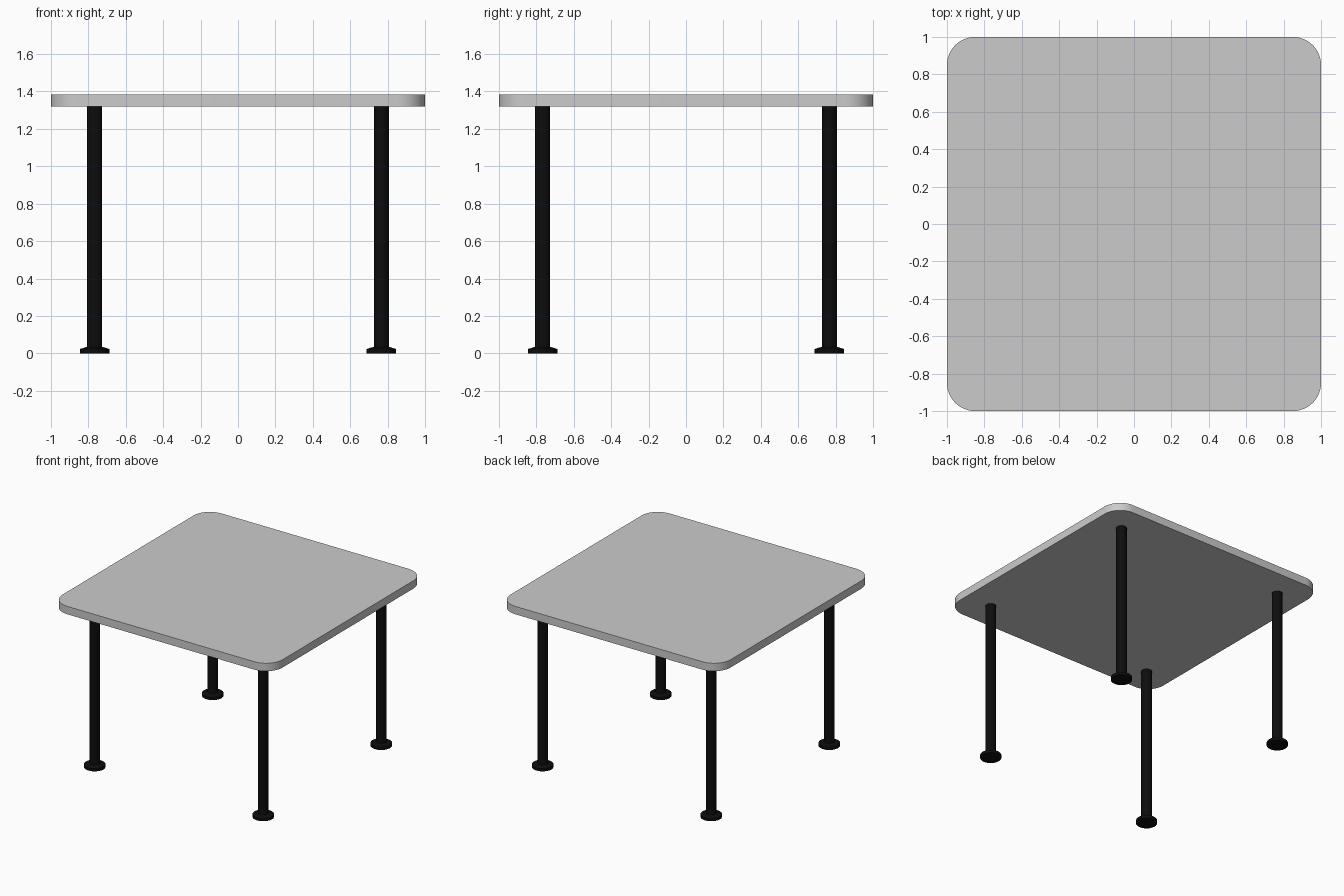
import bpy, bmesh, math

if "Cube" in bpy.data.objects:
    bpy.data.objects.remove(bpy.data.objects["Cube"])

TOP_Z, TOP_H, CORNER = 1.32, 0.065, 0.15
LEG_POS, LEG_R, FOOT_R = 0.766, 0.04, 0.08

black = bpy.data.materials.new("black_metal")
black.diffuse_color = (0.004, 0.004, 0.004, 1)
black.use_nodes = True
black.node_tree.nodes["Principled BSDF"].inputs["Base Color"].default_value = black.diffuse_color


def add_object(name, bm, mat=None):
    bmesh.ops.recalc_face_normals(bm, faces=bm.faces)
    mesh = bpy.data.meshes.new(name)
    bm.to_mesh(mesh)
    bm.free()
    obj = bpy.data.objects.new(name, mesh)
    bpy.context.collection.objects.link(obj)
    if mat:
        mesh.materials.append(mat)
    bpy.ops.object.select_all(action='DESELECT')
    obj.select_set(True)
    bpy.context.view_layer.objects.active = obj
    bpy.ops.object.shade_smooth_by_angle(angle=math.radians(30))
    return obj


def lathe(name, profile, location, sides=32):
    """Stack rings of (radius, z) into a capped round solid."""
    bm = bmesh.new()
    rings = []
    for r, z in profile:
        rings.append([bm.verts.new((r * math.cos(2 * math.pi * i / sides),
                                    r * math.sin(2 * math.pi * i / sides), z))
                      for i in range(sides)])
    for a, b in zip(rings, rings[1:]):
        for i in range(sides):
            j = (i + 1) % sides
            bm.faces.new((a[i], a[j], b[j], b[i]))
    bm.faces.new(rings[0])
    bm.faces.new(rings[-1])
    obj = add_object(name, bm, black)
    obj.location = location
    return obj


# Table top: slab with rounded vertical corners
bm = bmesh.new()
bmesh.ops.create_cube(bm, size=1)
for v in bm.verts:
    v.co.x *= 2
    v.co.y *= 2
    v.co.z = TOP_Z + (TOP_H if v.co.z > 0 else 0)
uprights = [e for e in bm.edges if abs(e.verts[0].co.z - e.verts[1].co.z) > 0.01]
bmesh.ops.bevel(bm, geom=uprights, offset=CORNER, segments=12,
                profile=0.5, affect='EDGES')
add_object("table_top", bm)

# Four round legs, each on a wide foot with a sloped upper face
for side_y, sy in (("front", -1), ("back", 1)):
    for side_x, sx in (("left", -1), ("right", 1)):
        spot = (sx * LEG_POS, sy * LEG_POS, 0)
        lathe(f"{side_y}_{side_x}_leg", [(LEG_R, 0.03), (LEG_R, TOP_Z)], spot)
        lathe(f"{side_y}_{side_x}_foot",
              [(FOOT_R, 0), (FOOT_R, 0.023), (LEG_R, 0.035)], spot)
